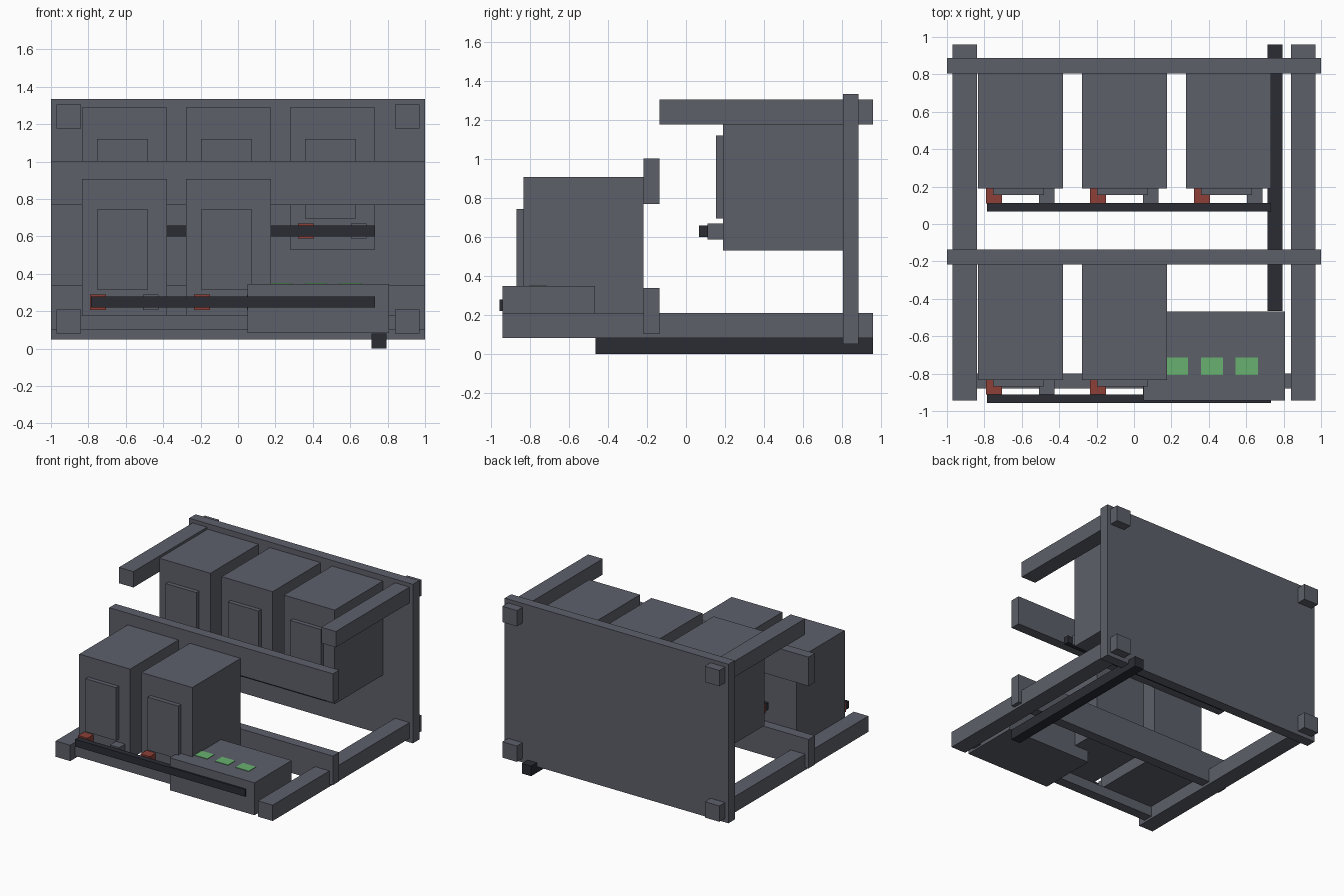
import bpy

if "Cube" in bpy.data.objects:
    bpy.data.objects.remove(bpy.data.objects["Cube"])


def material(name, rgb):
    """Flat colour given as sRGB 0-255, stored linear."""
    m = bpy.data.materials.new(name)
    lin = [((c / 255 + 0.055) / 1.055) ** 2.4 for c in rgb]
    m.diffuse_color = (*lin, 1)
    m.use_nodes = True
    m.node_tree.nodes["Principled BSDF"].inputs["Base Color"].default_value = m.diffuse_color
    return m


GREY = material("steel_grey", (93, 96, 106))
BLACK = material("cable_black", (42, 44, 52))
RED = material("terminal_red", (142, 64, 56))
GREEN = material("indicator_green", (104, 176, 112))


def box(name, x, y, z, mat=GREY):
    """Box from (min, max) ranges on each axis."""
    bpy.ops.mesh.primitive_cube_add(
        size=1, location=[(a + b) / 2 for a, b in (x, y, z)])
    ob = bpy.context.object
    ob.name = name
    ob.scale = [b - a for a, b in (x, y, z)]
    bpy.ops.object.transform_apply(location=False, rotation=False, scale=True)
    ob.data.materials.append(mat)
    return ob


# Frame: back panel, side rails and cross beams
box("back_panel", (-1, 1), (0.805, 0.887), (0.05, 1.335))
for side, x in (("left", (-0.97, -0.84)), ("right", (0.84, 0.97))):
    box(f"lower_rail_{side}", x, (-0.943, 0.96), (0.082, 0.21))
    box(f"upper_rail_{side}", x, (-0.136, 0.96), (1.177, 1.305))
box("upper_cross_beam", (-1, 1), (-0.217, -0.136), (0.768, 1.002))
box("lower_cross_beam", (-1, 1), (-0.217, -0.136), (0.102, 0.337))
box("front_cross_beam", (-0.84, 0.84), (-0.88, -0.80), (0.10, 0.18))


def cell(name, x, y, z, door_z, term_z, bar_y):
    """Battery module with a raised door and two terminals on its front."""
    front = y[0]
    box(name, (x, x + 0.455), y, z)
    box(name + "_door", (x + 0.08, x + 0.355), (front - 0.035, front), door_z)
    for label, dx, mat in (("positive", 0.045, RED), ("negative", 0.328, GREY)):
        box(f"{name}_{label}_terminal", (x + dx, x + dx + 0.083),
            (bar_y, front), term_z, mat)


# Battery modules: three at the back, two at the front
for i in range(3):
    x = -0.835 + i * 0.556
    cell(f"back_module_{i + 1}", x, (0.19, 0.805), (0.53, 1.29),
         (0.695, 1.12), (0.588, 0.67), 0.11)
    if i < 2:
        cell(f"front_module_{i + 1}", x, (-0.835, -0.217), (0.18, 0.907),
             (0.315, 0.743), (0.208, 0.29), -0.912)

# Bus bars and cable duct
box("back_bus_bar", (-0.787, 0.733), (0.068, 0.112), (0.6, 0.658), BLACK)
box("front_bus_bar", (-0.787, 0.733), (-0.957, -0.912), (0.22, 0.278), BLACK)
box("cable_duct", (0.713, 0.795), (-0.465, 0.96), (0, 0.082), BLACK)

# Control box with indicator plates
box("control_box", (0.05, 0.808), (-0.943, -0.468), (0.085, 0.347))
for i in range(3):
    x = 0.172 + i * 0.186
    box(f"indicator_{i + 1}", (x, x + 0.118), (-0.807, -0.715),
        (0.345, 0.351), GREEN)
